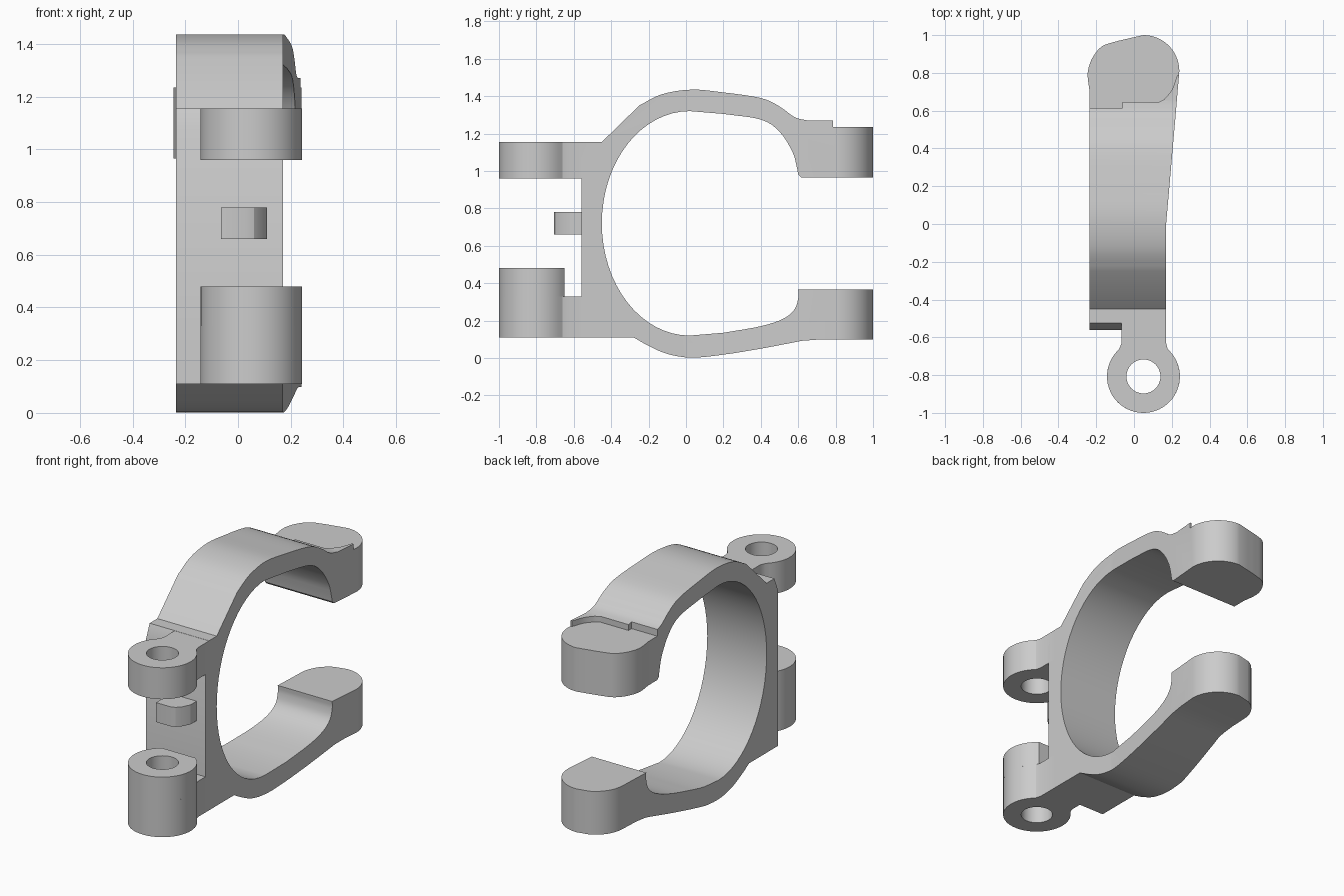
import bpy
import bmesh
from math import sin, cos, radians
from mathutils import Vector

if "Cube" in bpy.data.objects:
    bpy.data.objects.remove(bpy.data.objects["Cube"])

grey = bpy.data.materials.new("plain grey")
grey.use_nodes = True
colour = (0.6, 0.6, 0.6, 1)
grey.diffuse_color = colour
grey.node_tree.nodes["Principled BSDF"].inputs["Base Color"].default_value = colour


def arc(cx, cy, rx, ry, start, end, steps):
    """Points along an elliptical arc, angles in degrees."""
    angles = [radians(start + (end - start) * i / steps) for i in range(steps + 1)]
    return [(cx + rx * cos(a), cy + ry * sin(a)) for a in angles]


def spline(points, steps=4):
    """Smooth curve through the given points."""
    p = [Vector(q) for q in points]
    p = [2 * p[0] - p[1]] + p + [2 * p[-1] - p[-2]]
    out = []
    for a, b, c, d in zip(p, p[1:], p[2:], p[3:]):
        for i in range(steps):
            t = i / steps
            v = b + 0.5 * t * (c - a + t * (2 * a - 5 * b + 4 * c - d
                                            + t * (3 * (b - c) + d - a)))
            out.append(tuple(v))
    return out + [tuple(points[-1])]


def prism(name, outline, low, high, side=False):
    """Extrude a plan outline along z, or a side outline along x."""
    bm = bmesh.new()
    verts = [bm.verts.new((low, u, v) if side else (u, v, low)) for u, v in outline]
    face = bm.faces.new(verts)
    moved = bmesh.ops.extrude_face_region(bm, geom=[face])["geom"]
    shift = (high - low, 0, 0) if side else (0, 0, high - low)
    bmesh.ops.translate(bm, vec=shift,
                        verts=[g for g in moved if isinstance(g, bmesh.types.BMVert)])
    bmesh.ops.recalc_face_normals(bm, faces=bm.faces)
    mesh = bpy.data.meshes.new(name)
    bm.to_mesh(mesh)
    bm.free()
    mesh.materials.append(grey)
    obj = bpy.data.objects.new(name, mesh)
    bpy.context.collection.objects.link(obj)
    return obj


def activate(obj):
    bpy.ops.object.select_all(action="DESELECT")
    obj.select_set(True)
    bpy.context.view_layer.objects.active = obj


def combine(obj, tool, operation):
    """Apply a boolean and discard the tool."""
    mod = obj.modifiers.new("shape", "BOOLEAN")
    mod.operation = operation
    mod.solver = "EXACT"
    mod.object = tool
    activate(obj)
    bpy.ops.object.modifier_apply(modifier=mod.name)
    bpy.data.objects.remove(tool)


# Clamp ring: side profile of the open ring with its two pads
bottom = spline([(0.62, 0.092), (0.4, 0.05), (0.2, 0.018), (0.03, 0.002),
                 (-0.1, 0.022), (-0.2, 0.065), (-0.28, 0.11)])
front = [(-0.56, 0.11), (-0.56, 1.07), (-0.525, 1.155), (-0.45, 1.155)]
top = spline([(-0.25, 1.35), (-0.13, 1.41), (0.03, 1.435), (0.2, 1.42), (0.4, 1.39),
              (0.5, 1.345), (0.58, 1.288), (0.65, 1.27)])
upper_pad = [(1.1, 1.27), (1.1, 0.965), (0.615, 0.965), (0.6, 0.98)]
upper_bore = spline([(0.595, 1.01), (0.57, 1.1), (0.5, 1.21), (0.4, 1.275),
                     (0.2, 1.305)])
back_bore = arc(0.02, 0.72, 0.47, 0.6, 90, 270, 32)
lower_bore = spline([(0.2, 0.135), (0.4, 0.17), (0.52, 0.21), (0.58, 0.26),
                     (0.6, 0.32), (0.6, 0.365)])
lower_pad = [(1.1, 0.365), (1.1, 0.098), (0.7, 0.098)]
ring = prism("clamp_ring", bottom + front + top + upper_pad + upper_bore
             + back_bore + lower_bore + lower_pad, -0.4, 0.4, side=True)

# Plan shape of the ring, flared towards rounded pad ends
flank = [(-0.235, -0.7), (0.17, -0.7), (0.17, 0), (0.218, 0.55)]
tip = arc(0.05, 0.81, 0.19, 0.19, 0, 90, 14)
shoulder = spline([(-0.03, 0.982), (-0.1, 0.965), (-0.17, 0.94), (-0.22, 0.88),
                   (-0.245, 0.8), (-0.235, 0.7)])
combine(ring, prism("plan_tool", flank + tip + shoulder, -0.1, 1.6), "INTERSECT")

# Narrow the lower pad to a round end
trim = ([(-0.4, 0.15), (-0.235, 0.15), (-0.15, 0.58)]
        + arc(0.05, 0.81, 0.19, 0.19, 180, 90, 14) + [(0.05, 1.1), (-0.4, 1.1)])
combine(ring, prism("trim_tool", trim, -0.1, 0.6), "DIFFERENCE")

# Sunken seat on top of the upper pad
seat = ([(-0.4, 0.615), (-0.06, 0.615), (-0.06, 0.645), (0.13, 0.645)]
        + spline([(0.16, 0.66), (0.2, 0.71), (0.228, 0.785)])
        + [(0.4, 0.785), (0.4, 1.2), (-0.4, 1.2)])
combine(ring, prism("seat_tool", seat, 1.235, 1.6), "DIFFERENCE")

# Hinge lugs with filleted necks
HINGE = (0.05, -0.807)
neck = ([(-0.065, -0.5), (-0.065, -0.63), (-0.078, -0.66)]
        + arc(*HINGE, 0.193, 0.193, 139, 401, 40)
        + [(0.178, -0.66), (0.17, -0.63), (0.17, -0.5)])
flat_round = arc(*HINGE, 0.193, 0.193, 126, 414, 40)
parts = [ring]
for name, outline, low, high in (("upper_hinge_lug", neck, 0.96, 1.154),
                                 ("lower_hinge_lug", neck, 0.11, 0.33),
                                 ("lower_hinge_barrel", flat_round, 0.33, 0.48)):
    lug = prism(name, outline, low, high)
    pin = prism("pin_tool", arc(*HINGE, 0.09, 0.09, 0, 351, 39), low - 0.1, high + 0.1)
    combine(lug, pin, "DIFFERENCE")
    parts.append(lug)

# Small stop tab between the lugs
tab = [(-0.065, -0.54), (-0.065, -0.705), (0.03, -0.705), (0.06, -0.695),
       (0.085, -0.67), (0.11, -0.62), (0.11, -0.54)]
parts.append(prism("stop_tab", tab, 0.66, 0.78))

for part in parts:
    activate(part)
    bpy.ops.object.shade_smooth_by_angle(angle=radians(25))
